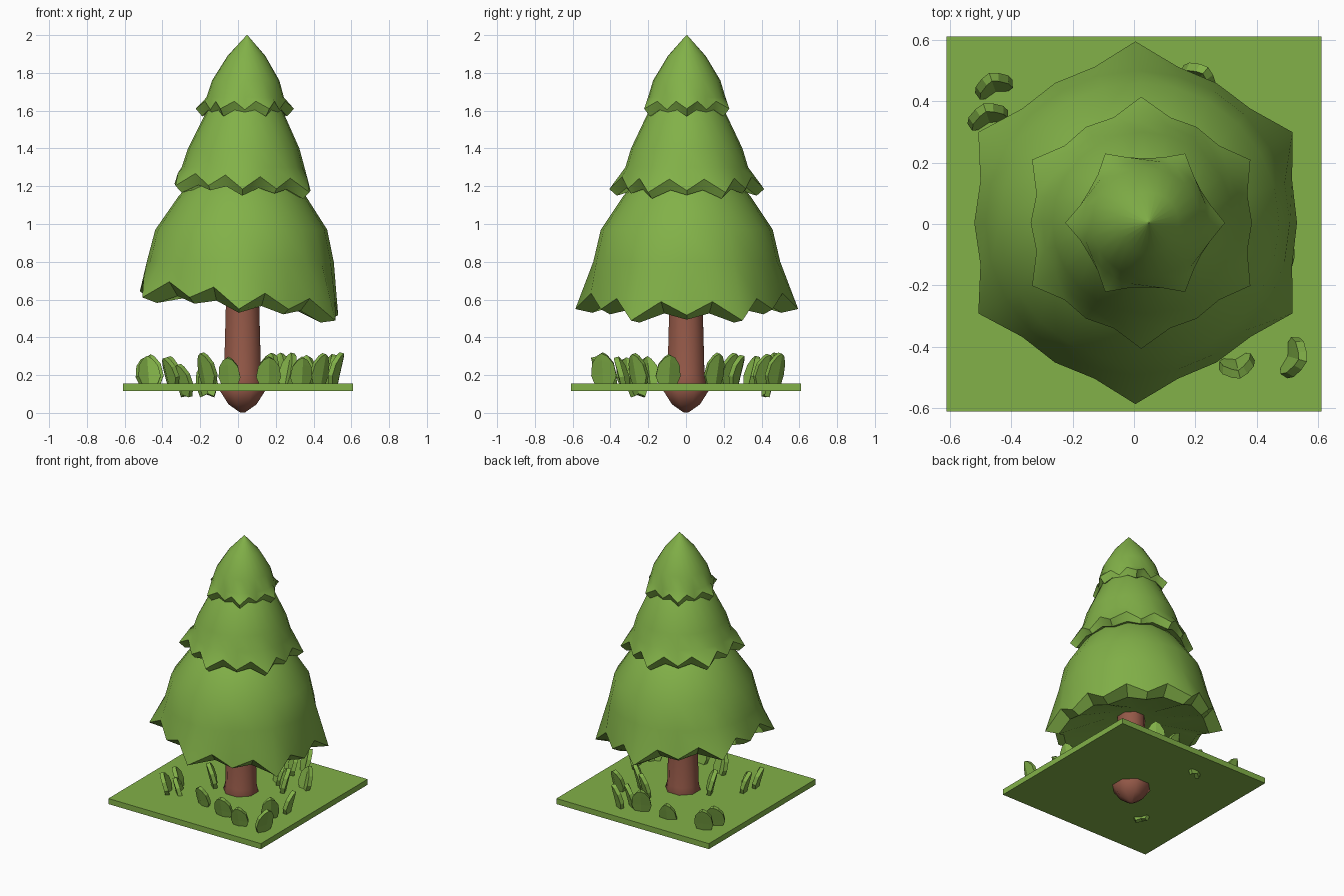
import bpy, math, random
from mathutils import Matrix, Vector

random.seed(4)
if "Cube" in bpy.data.objects:
    bpy.data.objects.remove(bpy.data.objects["Cube"])


def material(name, rgb):
    m = bpy.data.materials.new(name)
    m.use_nodes = True
    m.diffuse_color = (*rgb, 1)
    m.node_tree.nodes["Principled BSDF"].inputs["Base Color"].default_value = (*rgb, 1)
    return m


GREEN = material("leaf green", (0.223, 0.44, 0.065))
BROWN = material("bark brown", (0.30, 0.10, 0.065))


def build(name, verts, faces, mat, smooth=None):
    me = bpy.data.meshes.new(name)
    me.from_pydata(verts, [], faces)
    me.materials.append(mat)
    ob = bpy.data.objects.new(name, me)
    bpy.context.collection.objects.link(ob)
    if smooth:
        bpy.ops.object.select_all(action='DESELECT')
        ob.select_set(True)
        bpy.context.view_layer.objects.active = ob
        bpy.ops.object.shade_smooth_by_angle(angle=math.radians(smooth))
    return ob


def skin(rings):
    """Join rings listed from top to bottom and close both ends."""
    n = len(rings[0])
    verts = [v for ring in rings for v in ring]
    faces = [(r * n + i, (r + 1) * n + i, (r + 1) * n + (i + 1) % n, r * n + (i + 1) % n)
             for r in range(len(rings) - 1) for i in range(n)]
    last = (len(rings) - 1) * n
    faces += [tuple(range(n)), tuple(range(last + n - 1, last - 1, -1))]
    return verts, faces


SIDES = 24


def tier(name, dome, rim, lip, hollow, tilt, phase):
    """Dome rings, then a jagged rim, an inner lip and a recessed underside.
    rim and lip hold (radius, height) for large tips, small tips and notches."""
    rings = []
    for row in [[d] * 3 for d in dome] + [rim, lip, [hollow] * 3]:
        ring = []
        for i in range(SIDES):
            kind = 2 if i % 2 else (0 if i % 4 == phase else 1)
            r, z = row[kind]
            a = math.tau * i / SIDES
            x = r * math.cos(a)
            lean = 0.03 * (z - 0.4)          # the whole crown leans slightly
            drop = tilt if row in (rim, lip) else 0
            ring.append((x + lean, r * math.sin(a) + 0.004, z - drop * x))
        rings.append(ring)
    build(name, *skin(rings), GREEN, 42)


# Crown
tier("lower_foliage",
     [(0.02, 1.36), (0.2, 1.3), (0.335, 1.15), (0.455, 0.97), (0.495, 0.8)],
     [(0.59, 0.55), (0.525, 0.58), (0.525, 0.65)],
     [(0.5, 0.53), (0.47, 0.55), (0.46, 0.58)], (0.15, 0.64), 0.12, 2)
tier("middle_foliage",
     [(0.02, 1.74), (0.12, 1.69), (0.2, 1.6), (0.295, 1.4), (0.325, 1.3)],
     [(0.41, 1.185), (0.36, 1.195), (0.355, 1.255)],
     [(0.37, 1.15), (0.34, 1.17), (0.33, 1.195)], (0.15, 1.22), 0.05, 2)
tier("top_foliage",
     [(0.002, 2.0), (0.1, 1.89), (0.178, 1.76), (0.205, 1.67)],
     [(0.26, 1.61), (0.21, 1.605), (0.22, 1.65)],
     [(0.225, 1.57), (0.195, 1.575), (0.2, 1.605)], (0.1, 1.62), 0, 0)

# Trunk with a rounded root ball
trunk = [(0.092, 0.7), (0.096, 0.55), (0.106, 0.2), (0.128, 0.115), (0.08, 0.045), (0.015, 0.003)]
rings = [[(0.024 + r * math.cos(math.tau * i / 8 + 0.39),
           r * math.sin(math.tau * i / 8 + 0.39), z) for i in range(8)] for r, z in trunk]
build("trunk", *skin(rings), BROWN, 50)

# Ground slab
H = 0.61
slab = [[(sx * H, sy * H, z) for sx, sy in ((-1, -1), (1, -1), (1, 1), (-1, 1))]
        for z in (0.155, 0.115)]
build("ground_slab", *skin(slab), GREEN)


def leaf(index, x, y, base):
    """Rounded upright leaf, creased down the middle and bowed outward."""
    h, w = random.uniform(0.155, 0.185), random.uniform(0.055, 0.068)
    verts = []
    for t, k in ((0, 0.6), (0.35, 1), (0.7, 0.85), (0.92, 0.4)):
        bow = 0.05 * t * t
        for s in (-1, 0, 1):
            verts.append((s * w * k, bow + (0.022 * k if s == 0 else 0),
                          h * (t + (0.08 if s == 0 else 0))))
    faces = [(r * 3 + c, r * 3 + c + 1, r * 3 + c + 4, r * 3 + c + 3)
             for r in range(3) for c in range(2)]
    turn = math.atan2(y, x) - math.pi / 2 + random.uniform(-0.7, 0.7)
    place = Matrix.Translation((x, y, base)) @ Matrix.Rotation(turn, 4, 'Z')
    ob = build(f"ground_leaf_{index}", [place @ Vector(v) for v in verts], faces, GREEN)
    solid = ob.modifiers.new("thickness", 'SOLIDIFY')
    solid.thickness = 0.028
    solid.offset = 0


# Leaves scattered on the slab; two sit low and poke through it
spots = [(-.32, -.19), (-.04, -.32), (-.15, -.04), (.16, -.38), (.33, -.44), (.5, -.43),
         (.42, -.24), (.46, -.1), (.25, .14), (.14, .4), (.35, .25), (.2, .46),
         (.05, .43), (.15, .22), (-.45, .43), (-.47, .33), (-.34, -.3)]
for i, (x, y) in enumerate(spots):
    leaf(i, x, y, 0.135)
for i, (x, y) in enumerate([(-.27, -.25), (-.16, .42)]):
    leaf(len(spots) + i, x, y, 0.085)
